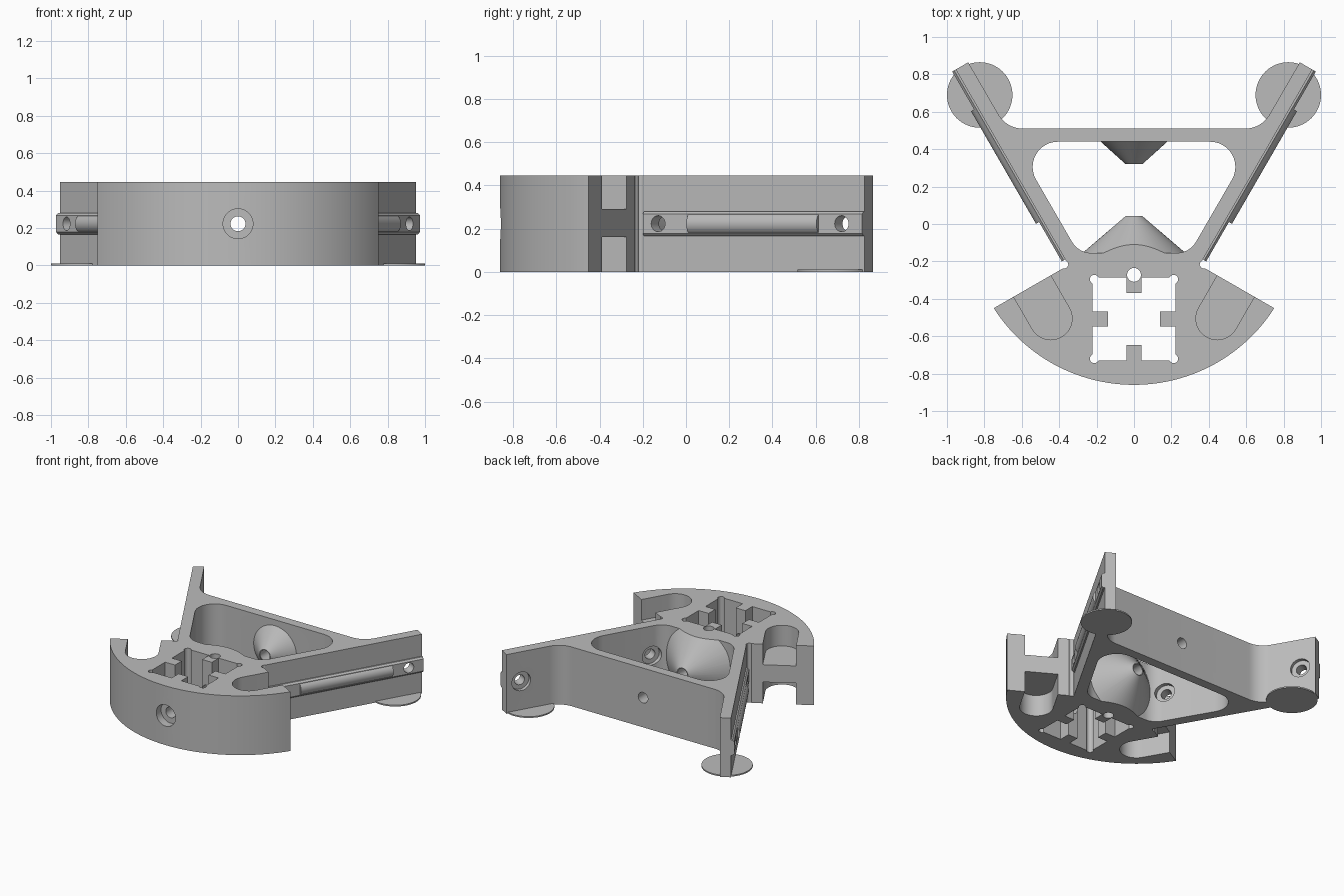
import bpy, bmesh, math
from mathutils import Vector

if "Cube" in bpy.data.objects:
    bpy.data.objects.remove(bpy.data.objects["Cube"])

H = 0.445           # body height
MID = H / 2
ARM_END = Vector((0.953, 0.826))
ALONG = Vector((0.5, math.sqrt(3) / 2))
OUT = Vector((math.sqrt(3) / 2, -0.5))

grey = bpy.data.materials.new("light grey plastic")
grey.use_nodes = True
grey.diffuse_color = (0.5, 0.5, 0.5, 1)
grey.node_tree.nodes["Principled BSDF"].inputs["Base Color"].default_value = (0.5, 0.5, 0.5, 1)


def make(name, bm):
    bmesh.ops.recalc_face_normals(bm, faces=bm.faces)
    mesh = bpy.data.meshes.new(name)
    bm.to_mesh(mesh)
    bm.free()
    mesh.materials.append(grey)
    ob = bpy.data.objects.new(name, mesh)
    bpy.context.collection.objects.link(ob)
    return ob


def sweep(name, ring, offset):
    """Solid made by pushing a planar ring of points along an offset."""
    bm = bmesh.new()
    face = bm.faces.new([bm.verts.new(p) for p in ring])
    new = bmesh.ops.extrude_face_region(bm, geom=[face], use_keep_orig=True)["geom"]
    bmesh.ops.translate(bm, vec=offset, verts=[v for v in new if isinstance(v, bmesh.types.BMVert)])
    return make(name, bm)


def prism(name, pts, z0=0.0, z1=H):
    return sweep(name, [(p[0], p[1], z0) for p in pts], (0, 0, z1 - z0))


def rod(name, a, b, r0, r1=None, sides=48):
    """Cylinder or frustum between two points."""
    a, b = Vector(a), Vector(b)
    bm = bmesh.new()
    bmesh.ops.create_cone(bm, cap_ends=True, segments=sides, radius1=r0,
                          radius2=r0 if r1 is None else r1, depth=(b - a).length)
    bm.transform((b - a).to_track_quat('Z', 'Y').to_matrix().to_4x4())
    bmesh.ops.translate(bm, vec=(a + b) / 2, verts=bm.verts)
    return make(name, bm)


def combine(ob, tool, op='DIFFERENCE'):
    tool.hide_render = True
    mod = ob.modifiers.new("combine", 'BOOLEAN')
    mod.operation, mod.object, mod.solver = op, tool, 'EXACT'
    bpy.context.view_layer.objects.active = ob
    bpy.ops.object.modifier_apply(modifier=mod.name)
    bpy.data.objects.remove(tool)


def fillet(prev, corner, nxt, r, steps=12):
    """Arc of radius r that rounds a corner."""
    c = Vector(corner)
    d1, d2 = (Vector(prev) - c).normalized(), (Vector(nxt) - c).normalized()
    half = d1.angle(d2) / 2
    mid = c + (d1 + d2).normalized() * (r / math.sin(half))
    a, b = c + d1 * (r / math.tan(half)) - mid, c + d2 * (r / math.tan(half)) - mid
    return [mid + a.slerp(b, i / steps).normalized() * r for i in range(steps + 1)]


def arm(side, t, n, z):
    """Point by distance along the arm, distance outward and height."""
    p = ARM_END + ALONG * t + OUT * n
    return Vector((side * p.x, p.y, z))


# Main body: curved front, two splayed arms and the back bar
R, CY = 0.891, 0.031
sweep_angle = math.asin(0.75 / R)
outline = [(R * math.sin(a), CY - R * math.cos(a))
           for a in (sweep_angle * (i / 32 - 1) for i in range(65))]
inner_end = ARM_END - OUT * 0.077
corner = (0.681, 0.51)
right = [Vector((0.35, -0.22)), ARM_END, inner_end]
right += fillet(inner_end, corner, (0, 0.51), 0.15)
outline += right + [(-p[0], p[1]) for p in reversed(right)]
body = prism("body", outline)

# Rounded triangular opening
tri = [(0.641, 0.44), (-0.641, 0.44), (-0.297, -0.155), (0.297, -0.155)]
opening = []
for i, r in enumerate((0.135, 0.135, 0.12, 0.12)):
    opening += fillet(tri[i - 1], tri[i], tri[(i + 1) % 4], r)
combine(body, prism("opening_cutter", opening, -0.1, H + 0.1))

# Square socket with four tabs and relieved corners
W, T, D = 0.222, 0.04, 0.082
quarter = [(-T, -W), (-T, D - W), (T, D - W), (T, -W), (W, -W)]
socket = []
for k in range(4):
    c, s = round(math.cos(k * math.pi / 2)), round(math.sin(k * math.pi / 2))
    socket += [(x * c - y * s, x * s + y * c - 0.508) for x, y in quarter]
combine(body, prism("socket_cutter", socket, -0.1, H + 0.1))
for x in (-0.212, 0.212):
    for y in (-0.72, -0.296):
        combine(body, rod("relief_cutter", (x, y, -0.1), (x, y, H + 0.1), 0.024, sides=24))
combine(body, rod("nut_cutter", (0, -0.272, -0.1), (0, -0.272, H + 0.1), 0.037, sides=32))

# Facing cones, trimmed to the body height
for y0, r0, y1 in ((-0.17, 0.293, 0.042), (0.46, 0.2, 0.32)):
    cone = rod("cone", (0, y0, MID), (0, y1, MID), r0, 0.045, 64)
    combine(cone, prism("trim", [(-1, -1), (1, -1), (1, 1), (-1, 1)]), 'INTERSECT')
    combine(body, cone, 'UNION')

for side in (-1, 1):
    # Side pockets above and below a middle web, open along the arm direction
    hub = Vector((0.445, -0.505))
    angles = [math.radians(150 + 180 * i / 24) for i in range(25)]
    u_shape = [hub + 0.114 * Vector((math.cos(a), math.sin(a))) for a in angles]
    u_shape += [u_shape[-1] + ALONG * 0.25, u_shape[0] + ALONG * 0.25]
    u_shape = [(side * p.x, p.y) for p in u_shape]
    combine(body, prism("pocket_cutter", u_shape, 0.29, H + 0.1))
    combine(body, prism("pocket_cutter", u_shape, -0.1, 0.16))
    # Round relief where the arm leaves the front block
    combine(body, rod("notch_cutter", (side * 0.374, -0.216, -0.1),
                      (side * 0.374, -0.216, H + 0.1), 0.022, sides=24))
    # Chamfered ridge and half-round bar on the outside of the arm
    profile = [(-0.02, -0.057), (0.01, -0.057), (0.022, -0.045),
               (0.022, 0.045), (0.01, 0.057), (-0.02, 0.057)]
    ring = [arm(side, -1.172, n, MID + z) for n, z in profile]
    combine(body, sweep("ridge", ring, arm(side, 0, 0, 0) - arm(side, -1.172, 0, 0)), 'UNION')
    combine(body, rod("bar", arm(side, -0.929, -0.014, MID), arm(side, -0.234, -0.014, MID), 0.055), 'UNION')
    # Screw holes with recesses on the inner face
    for t in (-1.09, -0.11):
        combine(body, rod("screw_cutter", arm(side, t, 0.1, MID), arm(side, t, -0.13, MID), 0.037, sides=32))
        combine(body, rod("recess_cutter", arm(side, t, -0.05, MID), arm(side, t, -0.13, MID), 0.07, sides=32))

# Long screw hole through both cones, wider at the front
combine(body, rod("axis_cutter", (0, -1, MID), (0, 0.7, MID), 0.04, sides=32))
combine(body, rod("head_cutter", (0, -1, MID), (0, -0.8, MID), 0.08, sides=40))

# Thin round feet under the arm ends
feet = [rod(name, (x, 0.69, 0), (x, 0.69, 0.01), 0.175, sides=64)
        for name, x in (("left_foot", 0.825), ("right_foot", -0.825))]

# Smooth curves, sharp edges
for ob in [body] + feet:
    bpy.ops.object.select_all(action='DESELECT')
    ob.select_set(True)
    bpy.context.view_layer.objects.active = ob
    bpy.ops.object.shade_smooth_by_angle(angle=math.radians(25))
